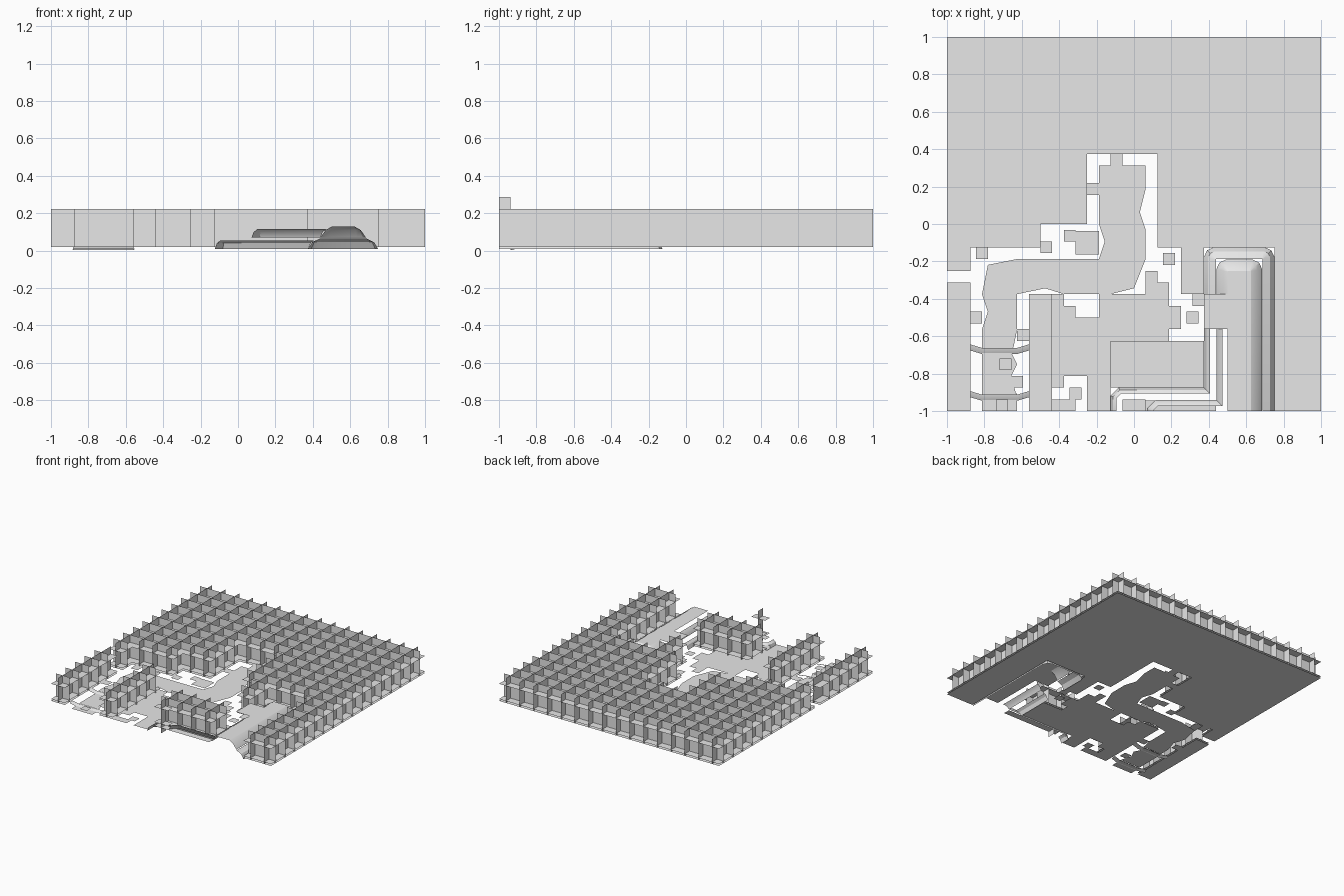
import bpy
import bmesh
from mathutils import Vector

cube = bpy.data.objects.get("Cube")
if cube:
    bpy.data.objects.remove(cube, do_unlink=True)

CELL = 1 / 16          # plan coordinates are counted in grid cells
FLOOR, TOP, DECK = 0.02, 0.222, 0.13
SHELVES = (FLOOR, 0.035, 0.16)   # heights of the level sheets in the terrain lattice

grey = bpy.data.materials.new("light_grey")
grey.use_nodes = True
grey.diffuse_color = (0.8, 0.8, 0.8, 1)
grey.node_tree.nodes["Principled BSDF"].inputs["Base Color"].default_value = (0.8, 0.8, 0.8, 1)


def finish(name, bm, smooth=False):
    mesh = bpy.data.meshes.new(name)
    bm.to_mesh(mesh)
    bm.free()
    mesh.materials.append(grey)
    obj = bpy.data.objects.new(name, mesh)
    bpy.context.collection.objects.link(obj)
    if smooth:
        bpy.ops.object.select_all(action='DESELECT')
        obj.select_set(True)
        bpy.context.view_layer.objects.active = obj
        bpy.ops.object.shade_smooth_by_angle()


def add_sheet(bm, plan, z):
    face = bm.faces.new([bm.verts.new((x * CELL, y * CELL, z)) for x, y in plan])
    face.normal_update()
    if face.normal.z < 0:
        face.normal_flip()


def add_fin(bm, a, b, low, high):
    """Upright sheet between two plan points."""
    corners = ((a, low), (b, low), (b, high), (a, high))
    bm.faces.new([bm.verts.new((p[0] * CELL, p[1] * CELL, z)) for p, z in corners])


def sheet(name, plan, z):
    bm = bmesh.new()
    add_sheet(bm, plan, z)
    finish(name, bm)


def rect(x0, y0, x1, y1):
    return [(x0, y0), (x1, y0), (x1, y1), (x0, y1)]


def lattice(name, areas):
    """Terrain of crossing sheets: one fin through the middle of every two-cell block."""
    bm = bmesh.new()
    for x0, y0, x1, y1 in areas:
        for z in SHELVES:
            add_sheet(bm, rect(x0, y0, x1, y1), z)
        for x in range(x0 + 1, x1, 2):
            add_fin(bm, (x, y0), (x, y1), FLOOR, TOP)
        for y in range(y0 + 1, y1, 2):
            add_fin(bm, (x0, y), (x1, y), FLOOR, TOP)
    finish(name, bm)


def inset(path, d):
    """Move a plan path to its right-hand side, with mitred corners."""
    pts = [Vector(p) for p in path]
    dirs = [(b - a).normalized() for a, b in zip(pts, pts[1:])]
    sides = [Vector((v.y, -v.x)) for v in dirs]
    result = []
    for i, p in enumerate(pts):
        a, b = sides[max(i - 1, 0)], sides[min(i, len(sides) - 1)]
        result.append(p + (a + b) * d / (1 + a.dot(b)))
    return result


def slope(name, path, profile):
    """Sweep a bank profile of (inset, height) along a plan path."""
    bm = bmesh.new()
    rows = [[bm.verts.new((p.x * CELL, p.y * CELL, z)) for p in inset(path, d)]
            for d, z in profile]
    for low, high in zip(rows, rows[1:]):
        for i in range(len(low) - 1):
            bm.faces.new((low[i], high[i], high[i + 1], low[i + 1]))
    for f in bm.faces:
        f.normal_update()
        if f.normal.z < 0:
            f.normal_flip()
    finish(name, bm, smooth=True)


# High ground around the valley, and the free-standing walls
lattice("high_ground", [
    (-16, 6, 16, 16), (-16, 0, -4, 6), (-16, -2, -8, 0), (-16, -4, -14, -2),
    (2, -2, 16, 6), (4, -6, 6, -2), (12, -16, 16, -2)])
lattice("side_wall", [(-16, -16, -14, -5)])
lattice("inner_wall", [(-9, -16, -7, -6)])
lattice("centre_block", [(-2, -14, 6, -10)])

# Valley floor
sheet("valley_floor", [
    (-7, -6), (-6, -6), (-6, -7), (-5, -7), (-5, -8), (-3, -8), (-3, -6), (1, -6), (1, -4),
    (2, -4), (2, -5), (3, -5), (3, -7), (4, -7), (4, -9), (3, -9), (3, -10), (-2, -10),
    (-2, -16), (-4, -16), (-4, -13), (-6, -13), (-6, -14), (-7, -14)], FLOOR)
sheet("floor_corner", rect(-7, -16, -5, -15), FLOOR)

# Winding path, stepping down over two curved ledges
sheet("path_upper", [
    (-3, 5), (1, 5), (1, 3), (.5, 1), (1, -.5), (1, -3), (0, -5.5), (-2, -6), (-6, -6),
    (-7.6, -5.5), (-10, -6), (-10, -9), (-10.3, -10.5), (-13, -10.5), (-13, -9),
    (-12.5, -7.5), (-13, -6), (-12.5, -3.5), (-10, -3), (-3, -3), (-2.5, -1.5), (-3, 0)], FLOOR)
sheet("path_middle", [(-13, -10.5), (-10.3, -10.5), (-10.5, -11), (-10, -12), (-10.5, -13),
                      (-10.1, -14.5), (-13, -14.5)], .013)
sheet("path_lower", rect(-13, -16, -10, -14.5), .006)
for label, y, z in (("upper", -10.3, FLOOR + .002), ("lower", -14.3, .015)):
    slope(label + "_ledge", [(-14, y), (-13, y - .3), (-10, y - .3), (-9, y)],
          [(0, z), (.25, z - .003), (.5, z - .011)])

# Two-tier bank: narrow slopes on the left, wide slopes behind and on the right
tiers = (("lower", 0, [(0, .008), (.35, .045), (1, .065)], [(0, .008), (.2, .04), (.5, .055)]),
         ("upper", 1.05, [(0, .07), (.45, .11), (1, DECK)], [(0, .07), (.2, .1), (.5, .115)]))
for label, d, wide, narrow in tiers:
    slope(label + "_bank", [
        (6 + d, -6), (6 + d, -2.8 - d), (6.25 + d, -2.25 - d), (6.8 + d, -2 - d),
        (11.2 - d, -2 - d), (11.75 - d, -2.25 - d), (12 - d, -2.8 - d), (12 - d, -16)], wide)
    start = -2 + 3 * d
    slope(label + "_spur", [(start, -16), (start, -14.7 - d), (start + .7, -14 - d),
                            (6 + d, -14 - d), (6 + d, -9)], narrow)

sheet("bank_deck", [(6, -6), (8, -6), (8, -4), (10, -4), (10, -16), (8, -16), (8, -9), (6, -9)], DECK)
sheet("spur_deck", rect(-1, -16, 7, -15.1), .065)

# Loose square patches on the floor, the path and the deck
patches = (
    ("floor", FLOOR, [(-13, -2.5), (-13.5, -8), (-9.5, -9.5), (-10, -13.5), (-7.5, -2),
                      (-5.5, -1), (-3.5, 3), (-1.5, 5.5), (3, -3), (5.5, -6.5), (5, -8),
                      (-5, -14.5)]),
    ("path", FLOOR + .004, [(0, 3.5), (-1.6, -3.1), (-8, -4), (-11.7, -6.6), (-11, -12),
                            (-11.3, -15.5)]),
    ("deck", DECK + .004, [(8.5, -5), (9.5, -6.5), (9.5, -8.5), (8.5, -10), (9.5, -11.5),
                           (8.5, -13), (9.5, -15)]))
for label, z, spots in patches:
    bm = bmesh.new()
    for x, y in spots:
        add_sheet(bm, rect(x - .5, y - .5, x + .5, y + .5), z)
    finish(label + "_patches", bm)
sheet("large_patch", rect(-5, -2.6, -3, -.6), FLOOR)

# Slim post at the front edge: one fin with level cross sheets
bm = bmesh.new()
add_fin(bm, (0, -16), (0, -15), FLOOR, .286)
for z in (.097, TOP):
    add_sheet(bm, rect(-1, -16, 1, -15), z)
finish("front_post", bm)
